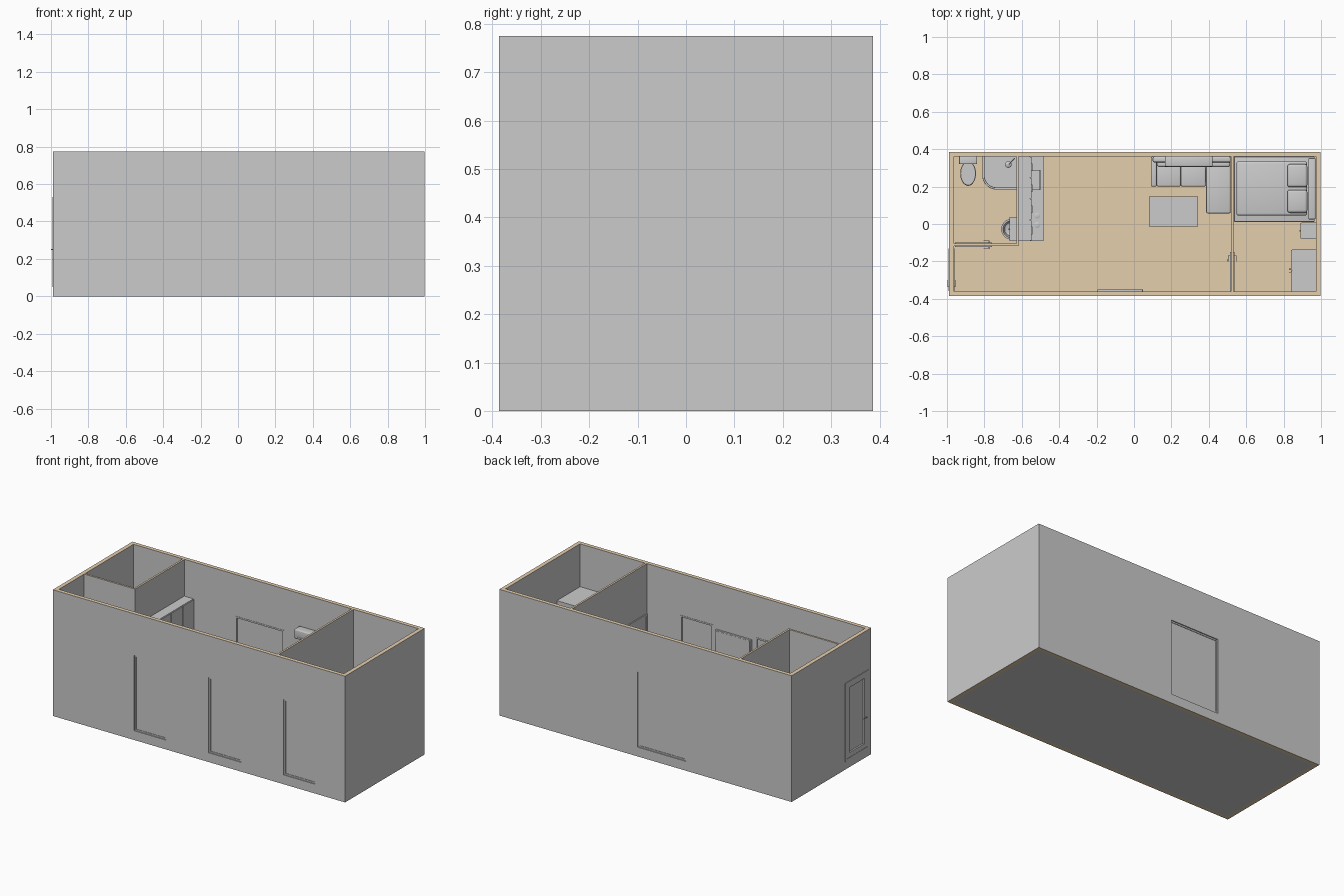
import bpy, bmesh, math
from mathutils import Vector

if "Cube" in bpy.data.objects:
    bpy.data.objects.remove(bpy.data.objects["Cube"])

def finish(name, bm, smooth=False):
    bmesh.ops.recalc_face_normals(bm, faces=bm.faces)
    me = bpy.data.meshes.new(name)
    bm.to_mesh(me)
    bm.free()
    ob = bpy.data.objects.new(name, me)
    bpy.context.collection.objects.link(ob)
    if smooth:
        bpy.ops.object.select_all(action='DESELECT')
        ob.select_set(True)
        bpy.context.view_layer.objects.active = ob
        bpy.ops.object.shade_smooth_by_angle(angle=math.radians(35))
    return ob

def boxes(name, items, bevel=0):
    """One object made of boxes given as (x0, x1, y0, y1, z0, z1)."""
    bm = bmesh.new()
    for x0, x1, y0, y1, z0, z1 in items:
        vs = bmesh.ops.create_cube(bm, size=1)['verts']
        for v in vs:
            v.co = (x0 + (v.co.x + .5) * (x1 - x0), y0 + (v.co.y + .5) * (y1 - y0), z0 + (v.co.z + .5) * (z1 - z0))
    if bevel:
        bmesh.ops.bevel(bm, geom=bm.edges[:], offset=bevel, segments=3, profile=.5, affect='EDGES')
    return finish(name, bm, bevel > 0)

def box(name, *b, bevel=0):
    return boxes(name, [b], bevel)

def frame(axis, d0, d1, a0, a1, z0, z1, w):
    """Four boxes of a rectangular frame; axis is the thin direction."""
    parts = [(a0, a0 + w, z0, z1), (a1 - w, a1, z0, z1), (a0 + w, a1 - w, z0, z0 + w), (a0 + w, a1 - w, z1 - w, z1)]
    return [(d0, d1, *p) if axis == 'x' else (p[0], p[1], d0, d1, p[2], p[3]) for p in parts]

def lathe(name, profile, cx, cy, sx=1, sy=1, a0=0, a1=360, n=32):
    bm = bmesh.new()
    full = a1 - a0 == 360
    rings = []
    for r, z in profile:
        ang = [math.radians(a0 + (a1 - a0) * i / n) for i in range(n if full else n + 1)]
        rings.append([bm.verts.new((cx + r * sx * math.cos(a), cy + r * sy * math.sin(a), z)) for a in ang])
    for p, q in zip(rings, rings[1:]):
        m = len(p)
        for i in range(m if full else m - 1):
            bm.faces.new((p[i], p[(i + 1) % m], q[(i + 1) % m], q[i]))
    bm.faces.new(rings[0])
    bm.faces.new(rings[-1])
    return finish(name, bm, True)

def tube(name, pts, r):
    cu = bpy.data.curves.new(name, 'CURVE')
    cu.dimensions = '3D'
    cu.bevel_depth, cu.bevel_resolution, cu.use_fill_caps = r, 2, True
    sp = cu.splines.new('POLY')
    sp.points.add(len(pts) - 1)
    for p, c in zip(sp.points, pts):
        p.co = (*c, 1)
    ob = bpy.data.objects.new(name, cu)
    bpy.context.collection.objects.link(ob)

def cut(ob, items):
    cutter = boxes('cutter', items)
    cutter.hide_render = True
    m = ob.modifiers.new('cut', 'BOOLEAN')
    m.operation, m.solver, m.object = 'DIFFERENCE', 'EXACT', cutter
    bpy.context.view_layer.objects.active = ob
    bpy.ops.object.modifier_apply(modifier=m.name)
    bpy.data.objects.remove(cutter)

tan = bpy.data.materials.new('wood_tan')
tan.diffuse_color = (.78, .62, .42, 1)
tan.use_nodes = True
tan.node_tree.nodes["Principled BSDF"].inputs["Base Color"].default_value = tan.diffuse_color
grey = bpy.data.materials.new('wall_grey')
grey.diffuse_color = (.6, .62, .63, 1)
grey.use_nodes = True
grey.node_tree.nodes["Principled BSDF"].inputs["Base Color"].default_value = grey.diffuse_color
plain = bpy.data.materials.new('plain_grey')
plain.diffuse_color = (.7, .7, .7, 1)
plain.use_nodes = True
plain.node_tree.nodes["Principled BSDF"].inputs["Base Color"].default_value = plain.diffuse_color

def tan_caps(ob, base, zs):
    ob.data.materials.clear()
    ob.data.materials.append(base)
    ob.data.materials.append(tan)
    for p in ob.data.polygons:
        p.material_index = int(abs(p.normal.z) > .9 and any(abs(p.center.z - z) < .002 for z in zs))

# outer shell with window and door openings
X0, X1, Y, H = -.988, .998, .386, .775
IX0, IX1, IY = -.963, .973, .362
WZ = (.057, .52)
front_windows = [(-.435, -.22), (.07, .29), (.58, .795)]
back_window = (-.27, .06)
DY = (-.357, -.13)
shell = box('outer_walls', X0, X1, -Y, Y, 0, H)
cut(shell, [(IX0, IX1, -IY, IY, -.1, 1)])
cut(shell, [(a, b, -.5, -.3, *WZ) for a, b in front_windows] + [(*back_window, .3, .5, *WZ), (-1.1, -.9, *DY, .05, .53)])
tan_caps(shell, grey, (0, H))

# floor
tan_caps(box('floor', IX0, IX1, -IY, IY, 0, .01), plain, (.01,))

# inner walls
for name, b in [('bathroom_side_wall', (-.629, -.617, -.117, IY)), ('bathroom_front_wall', (IX0, -.629, -.117, -.105)),
                ('bedroom_wall', (.519, .531, -IY, IY))]:
    tan_caps(box(name, *b, .01, H), plain, (H,))

# windows
for i, (a, b, s) in enumerate([(*w, -1) for w in front_windows] + [(*back_window, 1)]):
    y0, y1 = sorted((s * (Y - .006), s * (IY - .002)))
    boxes(f'window_frame_{i}', frame('y', y0, y1, a, b, *WZ, .009))
    c = s * .373
    box(f'window_pane_{i}', a + .009, b - .009, c - .004, c + .004, WZ[0] + .009, WZ[1] - .009)

# entrance door
boxes('entrance_door_frame', frame('x', X0 - .004, IX0 + .002, *DY, .05, .53, .012))
boxes('entrance_door', frame('x', X0 - .002, IX0, DY[0] + .012, DY[1] - .012, .062, .518, .028)
      + [(X0 + .008, IX0 - .006, DY[0] + .04, DY[1] - .04, .09, .49)])
for s, x in ((-1, X0), (1, IX0)):
    tube('entrance_handle', [(x, -.332, .25), (x + s * .01, -.332, .25), (x + s * .01, -.30, .25)], .002)

# inner doors with lever handles
boxes('bedroom_door', [(.515, .535, -.36, -.15, 0, .47)] + frame('x', .512, .538, -.36, -.15, .01, .47, .012))
boxes('bathroom_door', [(-.957, -.76, -.121, -.101, .01, .47)] + frame('y', -.124, -.098, -.957, -.76, .01, .47, .012))
for s in (-1, 1):
    x, y = .525 + s * .01, -.111 + s * .01
    tube('bedroom_handle', [(x, -.17, .23), (x + s * .012, -.17, .23), (x + s * .012, -.20, .23)], .002)
    tube('bathroom_handle', [(-.775, y, .23), (-.775, y + s * .012, .23), (-.805, y + s * .012, .23)], .002)

# kitchen base units, worktop, wall units
KX = -.617
KY = (-.09, .36)
box('kitchen_plinth', KX, -.51, *KY, .01, .03)
box('kitchen_base', KX, -.495, *KY, .03, .14)
box('kitchen_backpanel', KX, -.6, *KY, .14, .2)
top = box('worktop', KX, -.485, *KY, .2, .214)
cut(top, [(-.58, -.5, .185, .285, .1, .3)])
boxes('kitchen_upper_base', [(-.6, -.495, KY[0], .18, .14, .2), (-.6, -.495, .29, KY[1], .14, .2), (-.505, -.495, .18, .29, .14, .2)])
boxes('sink_bowl', [(-.585, -.495, .18, .29, .165, .17), (-.585, -.58, .18, .29, .17, .2), (-.505, -.5, .18, .29, .17, .2),
                    (-.58, -.505, .18, .185, .17, .2), (-.58, -.505, .285, .29, .17, .2)]
      )
tube('kitchen_tap', [(-.592, .235, .21), (-.592, .235, .27), (-.582, .235, .28), (-.565, .235, .28), (-.558, .235, .265)], .004)
box('hob', -.59, -.495, -.03, .07, .214, .218)
for x in (-.565, -.518):
    for y in (-.005, .045):
        lathe('burner', [(.016, .218), (.016, .222), (.01, .224)], x, y, n=16)
wall_units = box('wall_units', KX, -.555, *KY, .36, .55)
for i in range(4):
    a = KY[0] + i * .1125
    box(f'base_door_{i}', -.495, -.489, a + .002, a + .11, .035, .197)
    box(f'wall_unit_door_{i}', -.555, -.549, a + .002, a + .11, .362, .548)
    box(f'base_handle_{i}', -.489, -.483, a + .035, a + .077, .18, .184)
    box(f'wall_unit_handle_{i}', -.549, -.544, a + .035, a + .077, .37, .374)

# wall screen and air conditioner
box('screen_body', -.195, .047, -IY, -.349, .355, .5, bevel=.002)
box('screen_glass', -.189, .041, -.35, -.348, .361, .494)
box('air_conditioner', .165, .42, .307, IY, .52, .577, bevel=.006)
box('air_conditioner_vent', .18, .405, .305, .32, .528, .534)

# corner sofa
box('sofa_base', .095, .517, .205, .36, .03, .065, bevel=.004)
box('sofa_chaise_base', .388, .517, .058, .205, .03, .065, bevel=.004)
box('sofa_arm', .09, .122, .2, .36, .03, .145, bevel=.008)
box('sofa_back', .1, .517, .33, .36, .06, .2, bevel=.008)
for i, (a, b, c) in enumerate([(.123, .25, .2), (.251, .384, .2), (.386, .516, .057)]):
    box(f'sofa_seat_{i}', a, b, c, .318, .065, .105, bevel=.008)
    box(f'sofa_back_cushion_{i}', a + .002, b - .002, .305, .335, .1, .19, bevel=.01)
for x, y in [(.11, .215), (.11, .345), (.4, .07), (.505, .07), (.505, .345)]:
    box('sofa_foot', x - .006, x + .006, y - .006, y + .006, .01, .032)

# coffee table
boxes('coffee_table', [(.08, .342, -.013, .147, .085, .097), (.1, .322, .007, .127, .035, .042)]
      + [(x, x + .012, y, y + .012, .01, .086) for x in (.09, .32) for y in (-.003, .125)])

# bed
box('bed_base', .535, .965, .012, .36, .025, .085, bevel=.003)
box('mattress', .548, .925, .045, .335, .08, .135, bevel=.012)
box('headboard', .932, .97, .025, .352, .02, .23, bevel=.006)
for y in (.06, .197):
    box('pillow', .82, .927, y, y + .123, .13, .165, bevel=.014)
for x in (.55, .935):
    for y in (.03, .33):
        box('bed_foot', x, x + .018, y, y + .018, .01, .03)

# bedside cabinet and wardrobe
boxes('bedside_cabinet', [(.895, IX1, -.08, .008, .01, .12), (.891, .896, -.077, .005, .015, .062), (.891, .896, -.077, .005, .067, .117)])
boxes('bedside_knobs', [(.886, .892, -.04, -.032, z, z + .006) for z in (.038, .09)])
boxes('wardrobe', [(.844, IX1, -IY, -.137, .01, .512), (.839, .845, -.36, -.2505, .02, .508), (.839, .845, -.2485, -.139, .02, .508)])
for y in (-.24, -.258):
    tube('wardrobe_handle', [(.839, y, .22), (.829, y, .22), (.829, y, .28), (.839, y, .28)], .002)

# toilet
box('toilet_tank', -.932, -.842, .323, IY, .09, .185, bevel=.006)
box('toilet_tank_lid', -.935, -.839, .32, IY, .185, .194, bevel=.003)
box('toilet_neck', -.91, -.864, .29, .35, .01, .1, bevel=.006)
lathe('toilet_bowl', [(.55, .01), (.5, .04), (.7, .07), (.95, .095), (.95, .102)], -.887, .27, .042, .066)
lathe('toilet_lid', [(1, .102), (1, .108), (.94, .113)], -.887, .27, .042, .066)

# washbasin and mirror cabinet
lathe('washbasin', [(.012, .13), (.04, .155), (.055, .185), (.055, .2), (.046, .2), (.036, .175), (.012, .168)],
      -.655, -.028, a0=90, a1=270)
boxes('washbasin_back', [(-.656, -.629, -.083, .027, .17, .2)])
lathe('washbasin_pedestal', [(.02, .01), (.016, .08), (.022, .15)], -.65, -.028)
tube('washbasin_tap', [(-.642, -.028, .2), (-.642, -.028, .225), (-.67, -.028, .222)], .003)
box('mirror_cabinet', -.665, -.629, -.09, .038, .3, .42)

# corner shower with curved enclosure
arc = [(-.735 + .07 * math.cos(t), .26 + .07 * math.sin(t)) for t in (math.pi + i * math.pi / 24 for i in range(13))]
path = [(-.805, IY)] + arc + [(-.629, .19)]
bm = bmesh.new()
f = bm.faces.new([bm.verts.new((x, y, .01)) for x, y in path + [(-.629, IY)]])
up = bmesh.ops.extrude_face_region(bm, geom=[f])['geom']
bmesh.ops.translate(bm, verts=[v for v in up if isinstance(v, bmesh.types.BMVert)], vec=Vector((0, 0, .02)))
finish('shower_tray', bm)
for name, z0, z1, t in [('shower_rim', .03, .045, .012), ('shower_glass', .045, .45, .004), ('shower_top_rail', .45, .462, .01)]:
    bm = bmesh.new()
    cols = [(bm.verts.new((x, y, z0)), bm.verts.new((x, y, z1))) for x, y in path]
    for p, q in zip(cols, cols[1:]):
        bm.faces.new((p[0], q[0], q[1], p[1]))
    m = finish(name, bm).modifiers.new('thick', 'SOLIDIFY')
    m.thickness, m.offset = t, 0
tube('shower_pipe', [(-.64, .35, .2), (-.64, .35, .42), (-.67, .32, .425)], .003)
lathe('shower_head', [(.018, .412), (.018, .417), (.006, .425)], -.672, .318, n=16)
